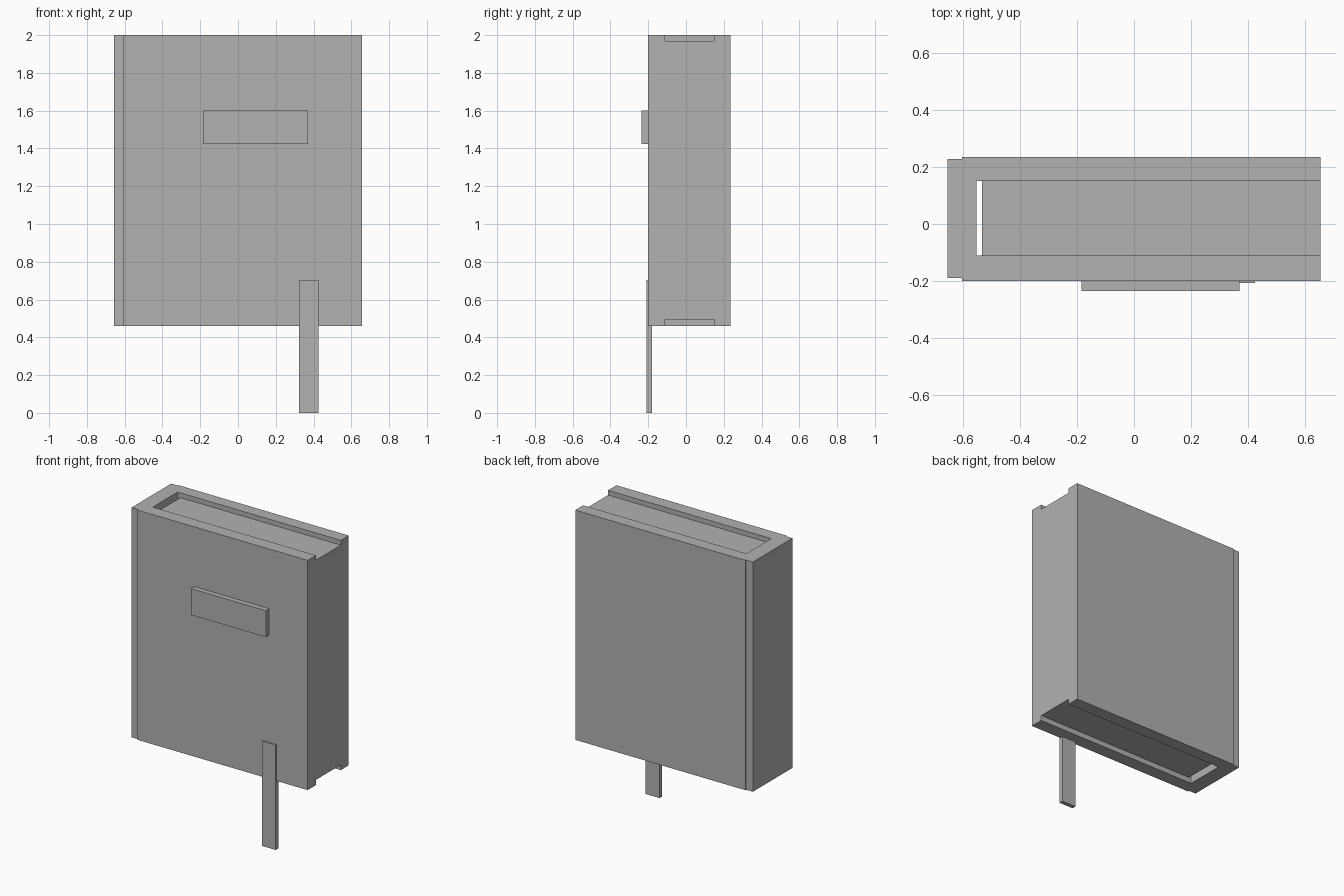
import bpy
import bmesh

if "Cube" in bpy.data.objects:
    bpy.data.objects.remove(bpy.data.objects["Cube"])

grey = bpy.data.materials.new("plain grey")
grey.diffuse_color = (0.445, 0.445, 0.445, 1.0)
grey.use_nodes = True
grey.node_tree.nodes["Principled BSDF"].inputs["Base Color"].default_value = grey.diffuse_color


def finish(name, bm):
    bmesh.ops.recalc_face_normals(bm, faces=bm.faces)
    mesh = bpy.data.meshes.new(name)
    bm.to_mesh(mesh)
    bm.free()
    mesh.materials.append(grey)
    obj = bpy.data.objects.new(name, mesh)
    bpy.context.collection.objects.link(obj)
    return obj


def box(name, x, y, z):
    """Box spanning the given (min, max) ranges."""
    bm = bmesh.new()
    bmesh.ops.create_cube(bm, size=1)
    for v in bm.verts:
        v.co = [r[0] if c < 0 else r[1] for c, r in zip(v.co, (x, y, z))]
    return finish(name, bm)


def prism(name, outline, z0, z1):
    """Extrude an xy outline upwards."""
    bm = bmesh.new()
    face = bm.faces.new([bm.verts.new((x, y, z0)) for x, y in outline])
    top = bmesh.ops.extrude_face_region(bm, geom=[face])["geom"]
    verts = [g for g in top if isinstance(g, bmesh.types.BMVert)]
    bmesh.ops.translate(bm, vec=(0, 0, z1 - z0), verts=verts)
    return finish(name, bm)


# Book: two covers and a slightly narrower spine, in one outline
bottom, top = 0.46, 2.0
book = prism("book", [(-0.656, -0.19), (-0.605, -0.19), (-0.605, -0.2),
                      (0.656, -0.2), (0.656, 0.236), (-0.605, 0.236),
                      (-0.605, 0.229), (-0.656, 0.229)], bottom, top)

# Page edges sit below the covers at both ends, with a gap beside the spine
pages_y = (-0.111, 0.152)
cutters = [
    box("top_recess_cutter", (-0.554, 0.8), pages_y, (1.968, 2.1)),
    box("bottom_recess_cutter", (-0.554, 0.8), pages_y, (0.3, 0.495)),
    box("spine_gap_cutter", (-0.554, -0.534), pages_y, (0.2, 2.2)),
]
for cutter in cutters:
    cutter.hide_render = True
    cutter.hide_set(True)
    mod = book.modifiers.new(cutter.name, 'BOOLEAN')
    mod.operation = 'DIFFERENCE'
    mod.solver = 'EXACT'
    mod.object = cutter

# Raised title plate on the front cover
box("title_plate", (-0.185, 0.371), (-0.235, -0.2), (1.423, 1.6))

# Bookmark ribbon hanging below the front cover
box("bookmark", (0.322, 0.425), (-0.208, -0.18), (0.0, 0.704))
